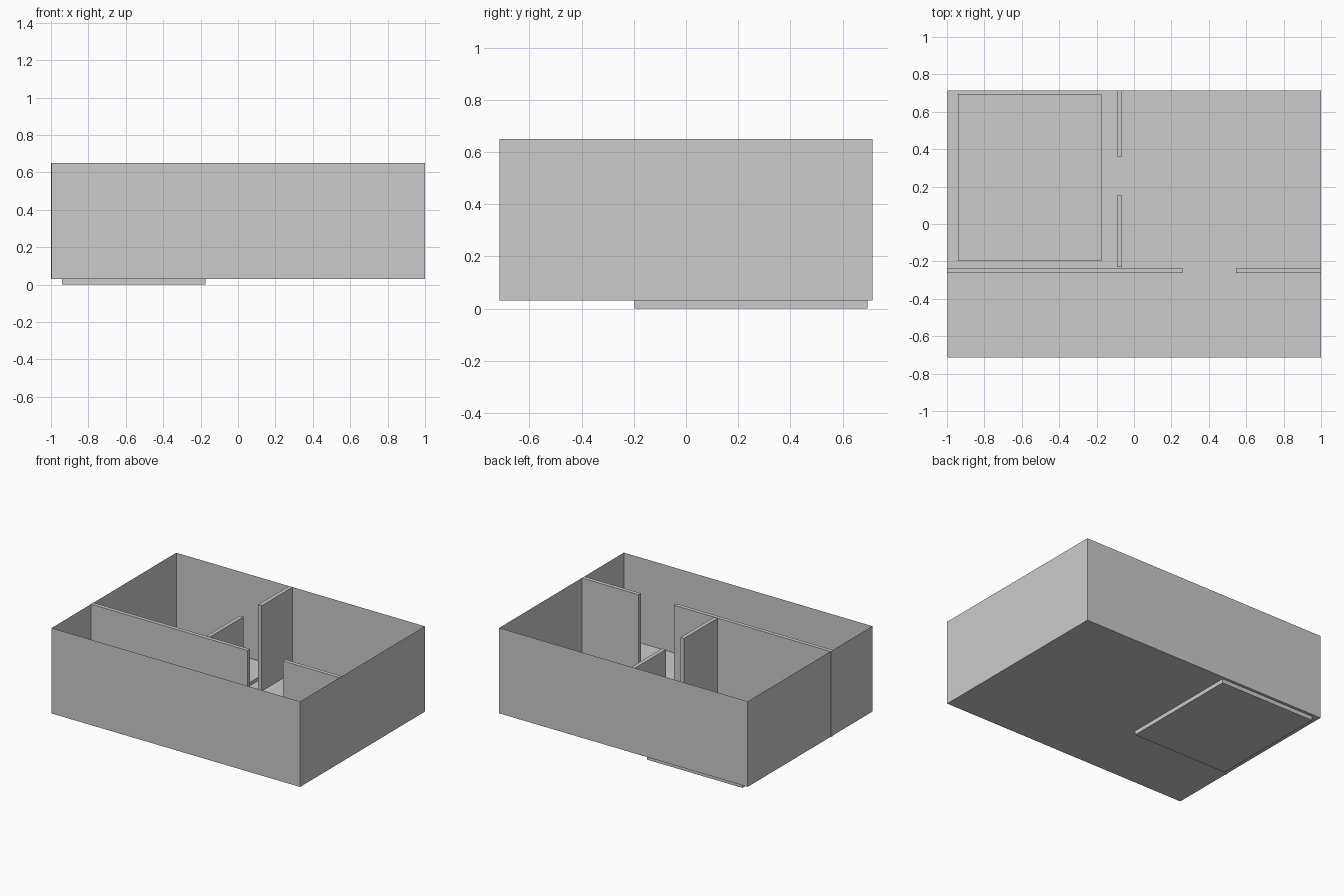
import bpy, bmesh

if "Cube" in bpy.data.objects:
    bpy.data.objects.remove(bpy.data.objects["Cube"])

FLOOR, TOP = 0.03, 0.65


def box(name, x0, x1, y0, y1, z0, z1, open_top=False):
    """Axis-aligned box between the given limits, optionally without a lid."""
    bm = bmesh.new()
    bmesh.ops.create_cube(bm, size=1)
    for v in bm.verts:
        v.co.x = x1 if v.co.x > 0 else x0
        v.co.y = y1 if v.co.y > 0 else y0
        v.co.z = z1 if v.co.z > 0 else z0
    if open_top:
        bm.normal_update()
        lid = [f for f in bm.faces if f.normal.z > 0.9]
        bmesh.ops.delete(bm, geom=lid, context='FACES_ONLY')
    mesh = bpy.data.meshes.new(name)
    bm.to_mesh(mesh)
    bm.free()
    obj = bpy.data.objects.new(name, mesh)
    bpy.context.collection.objects.link(obj)
    return obj


# Thin floor and outer walls, open above
box("room_shell", -0.996, 0.999, -0.715, 0.715, FLOOR, TOP, open_top=True)

# Cross partition along x, with a wide doorway
for name, x0, x1 in (("cross_partition_left", -1.0, 0.26),
                     ("cross_partition_right", 0.545, 1.0)):
    box(name, x0, x1, -0.262, -0.234, FLOOR, TOP)

# Dividing partition along y, with a narrower doorway
for name, y0, y1 in (("divider_front", -0.23, 0.152),
                     ("divider_back", 0.362, 0.715)):
    box(name, -0.091, -0.063, y0, y1, FLOOR, TOP)

# Slab set through the floor of the back left room
box("floor_slab", -0.94, -0.175, -0.197, 0.695, 0.0, 0.055)
